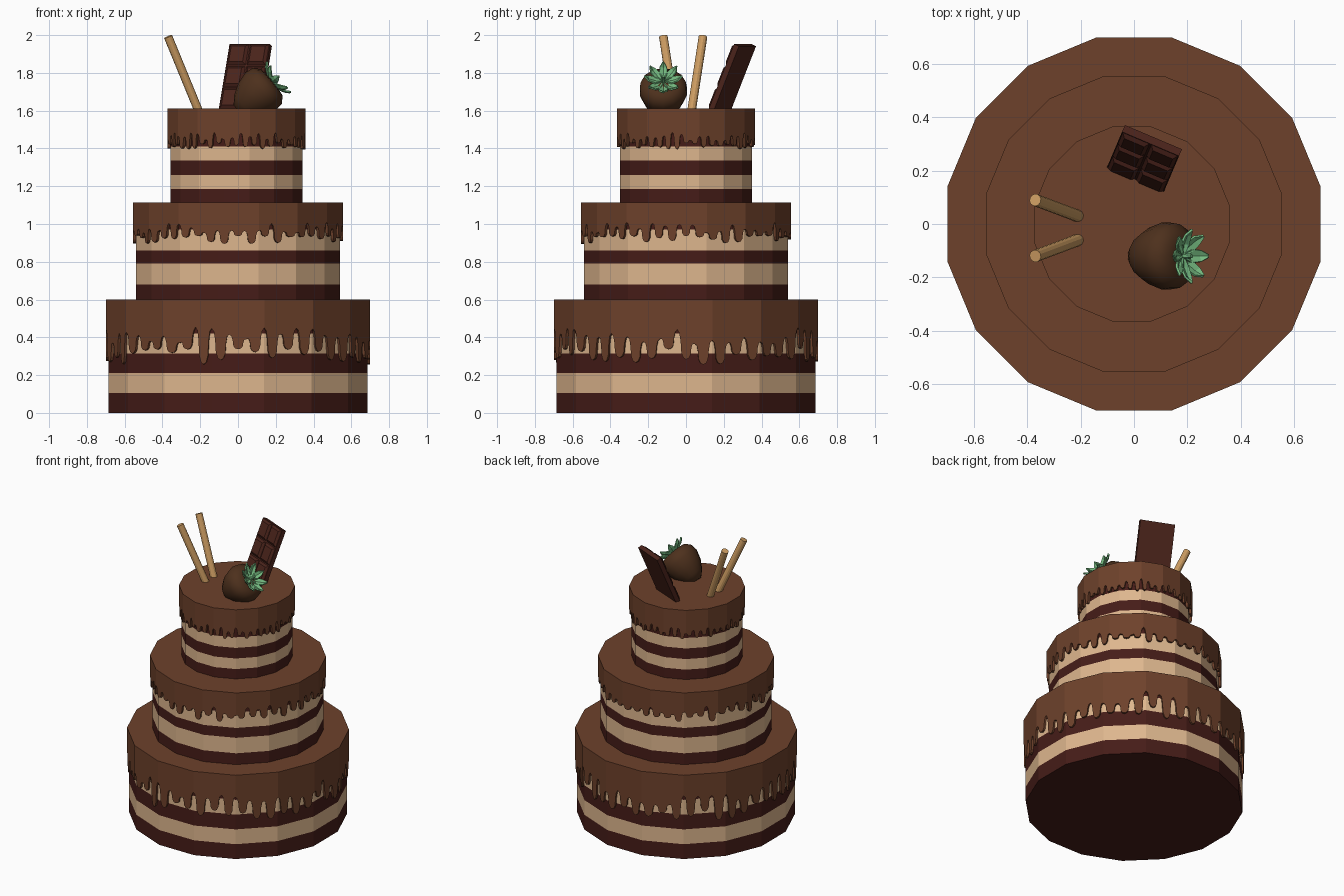
import bpy, bmesh, math, random
from mathutils import Vector, Matrix

if "Cube" in bpy.data.objects:
    bpy.data.objects.remove(bpy.data.objects["Cube"])

random.seed(4)
SIDES = 16
STEP = 2 * math.pi / SIDES
PHASE = STEP / 2


def mat(name, rgb):
    m = bpy.data.materials.new(name)
    m.diffuse_color = (*rgb, 1)
    m.use_nodes = True
    m.node_tree.nodes["Principled BSDF"].inputs["Base Color"].default_value = m.diffuse_color
    return m


SPONGE = mat("dark_sponge", (0.061, 0.012, 0.009))
CREAM = mat("cream", (0.73, 0.47, 0.27))
GLAZE = mat("glaze", (0.155, 0.053, 0.024))
WAFER = mat("wafer", (0.60, 0.33, 0.12))
BAR = mat("chocolate", (0.07, 0.017, 0.011))
COATING = mat("berry_coating", (0.075, 0.03, 0.012))
LEAF = mat("leaf", (0.18, 0.5, 0.22))


def finish(name, bm, material, smooth=False, recalc=True):
    if recalc:
        bmesh.ops.recalc_face_normals(bm, faces=bm.faces[:])
    me = bpy.data.meshes.new(name)
    bm.to_mesh(me)
    bm.free()
    me.materials.append(material)
    for p in me.polygons:
        p.use_smooth = smooth
    ob = bpy.data.objects.new(name, me)
    bpy.context.collection.objects.link(ob)
    return ob


def ring(bm, r, z, cx):
    return [bm.verts.new((cx + r * math.cos(PHASE + i * STEP), r * math.sin(PHASE + i * STEP), z))
            for i in range(SIDES)]


def bridge(bm, a, b):
    n = len(a)
    for i in range(n):
        j = (i + 1) % n
        bm.faces.new((a[i], a[j], b[j], b[i]))


# cake tier: alternating bands of sponge and cream
def tier(name, r, levels, cx):
    for k, (z0, z1) in enumerate(zip(levels, levels[1:])):
        bm = bmesh.new()
        a, b = ring(bm, r, z0, cx), ring(bm, r, z1, cx)
        bridge(bm, a, b)
        if k == 0:
            bm.faces.new(list(reversed(a)))
        finish(f"{name}_layer_{k + 1}", bm, CREAM if k % 2 else SPONGE, recalc=False)


# glaze: flat lid with a dripping skirt that follows the 16-sided outline
DRIP = [(0, 0), (.12, .08), (.19, .35), (.23, .75), (.34, .94), (.5, 1),
        (.66, .94), (.77, .75), (.81, .35), (.88, .08)]


def glaze(name, r, r_in, top, gap, low, cx, n=48):
    gaps = [random.uniform(*gap) for _ in range(n)]
    bm = bmesh.new()
    up, lo, lip = [], [], []
    for i in range(n):
        tip = random.uniform(*low)
        for u, f in DRIP:
            t = (i + u) / n * 2 * math.pi + PHASE
            g = gaps[i] * (1 - u) + gaps[(i + 1) % n] * u
            z = g + (tip - g) * f
            k = math.cos(PHASE) / math.cos((t - PHASE) % STEP - STEP / 2)
            c, s = k * math.cos(t), k * math.sin(t)
            up.append(bm.verts.new((cx + r * c, r * s, top)))
            lo.append(bm.verts.new((cx + r * c, r * s, z)))
            lip.append(bm.verts.new((cx + r_in * c, r_in * s, z)))
    bridge(bm, lo, up)
    bridge(bm, lip, lo)
    bm.faces.new(up)
    finish(name, bm, GLAZE, recalc=False)


tier("bottom_tier", 0.70, [0, .105, .21, .315, .42, .5, .59], 0)
tier("middle_tier", 0.551, [.6, .68, .79, .86, .97, 1.04, 1.10], 0)
tier("top_tier", 0.357, [1.11, 1.185, 1.26, 1.335, 1.41, 1.49, 1.60], -0.008)
glaze("bottom_glaze", 0.713, 0.70, 0.60, (.36, .46), (.255, .34), 0)
glaze("middle_glaze", 0.566, 0.551, 1.115, (.95, 1.01), (.895, .94), 0)
glaze("top_glaze", 0.372, 0.357, 1.612, (1.44, 1.49), (1.395, 1.43), -0.008)


# wafer sticks
for side, cy in (("back", 0.0), ("front", -0.03)):
    sgn = 1 if side == "back" else -1
    a = Vector((-0.205, cy + sgn * 0.028, 1.59))
    b = Vector((-0.37, cy + sgn * 0.09, 1.992))
    d = b - a
    bm = bmesh.new()
    bmesh.ops.create_cone(bm, cap_ends=True, segments=12, radius1=0.023, radius2=0.023, depth=d.length)
    bm.transform(Matrix.Translation((a + b) / 2) @ d.to_track_quat('Z', 'Y').to_matrix().to_4x4())
    finish(f"wafer_stick_{side}", bm, WAFER)

# chocolate bar: slab with bevelled squares, leaning back
W, T, L, CELL = 0.232, 0.03, 0.42, 0.125
bm = bmesh.new()
bmesh.ops.create_cube(bm, size=1, matrix=Matrix.Translation((0, T / 2, -L / 2)) @ Matrix.Diagonal((W, T, L, 1)))
for col in (-1, 1):
    for row in range(3):
        c = Vector((col * W / 4, 0, -CELL * (row + 0.5)))
        rings = []
        for inset, y in ((0.004, 0), (0.018, -0.014)):
            hx, hz = W / 4 - inset, CELL / 2 - inset
            rings.append([bm.verts.new(c + Vector((sx * hx, y, sz * hz)))
                          for sx, sz in ((-1, -1), (1, -1), (1, 1), (-1, 1))])
        bridge(bm, *rings)
        bm.faces.new(rings[1])
bm.transform(Matrix.Translation((0.062, 0.30, 1.953)) @ Matrix.Rotation(math.radians(-23), 4, 'Z')
             @ Matrix.Rotation(math.radians(-23), 4, 'X'))
finish("chocolate_bar", bm, BAR)

# dipped strawberry: lathed profile lying on its side
axis = Vector((0.77, 0, 0.64)).normalized()
place = Matrix.Translation((0.105, -0.12, 1.69)) @ Matrix.Rotation(math.acos(axis.z), 4, 'Y')
profile = [(.035, -.138), (.075, -.1), (.108, -.045), (.128, .02), (.122, .065), (.09, .095), (.045, .1)]
N = 14
bm = bmesh.new()
rings = [[bm.verts.new((r * math.cos(2 * math.pi * i / N), r * math.sin(2 * math.pi * i / N), z))
          for i in range(N)] for r, z in profile]
for a, b in zip(rings, rings[1:]):
    bridge(bm, a, b)
bm.faces.new(rings[0])
bm.faces.new(rings[-1])
bm.transform(place)
finish("strawberry", bm, COATING, smooth=True)

# leaf crown: folded leaves curling up, plus a short stem
bm = bmesh.new()
SECTIONS = [(.008, .008, .102), (.045, .024, .108), (.08, .02, .125), (.102, .003, .145)]
for k in range(8):
    rot = Matrix.Rotation(k * math.pi / 4, 4, 'Z')
    rows = [[bm.verts.new(rot @ Vector((x, y, z + (0 if y else -0.008)))) for y in (-w, 0, w)]
            for x, w, z in SECTIONS]
    for a, b in zip(rows, rows[1:]):
        for j in (0, 1):
            bm.faces.new((a[j], b[j], b[j + 1], a[j + 1]))
bmesh.ops.create_cone(bm, cap_ends=True, segments=6, radius1=0.012, radius2=0.008, depth=0.05,
                      matrix=Matrix.Translation((0, 0, 0.12)))
bm.transform(place)
leaves = finish("strawberry_leaves", bm, LEAF)
solid = leaves.modifiers.new("thickness", 'SOLIDIFY')
solid.thickness = 0.008
